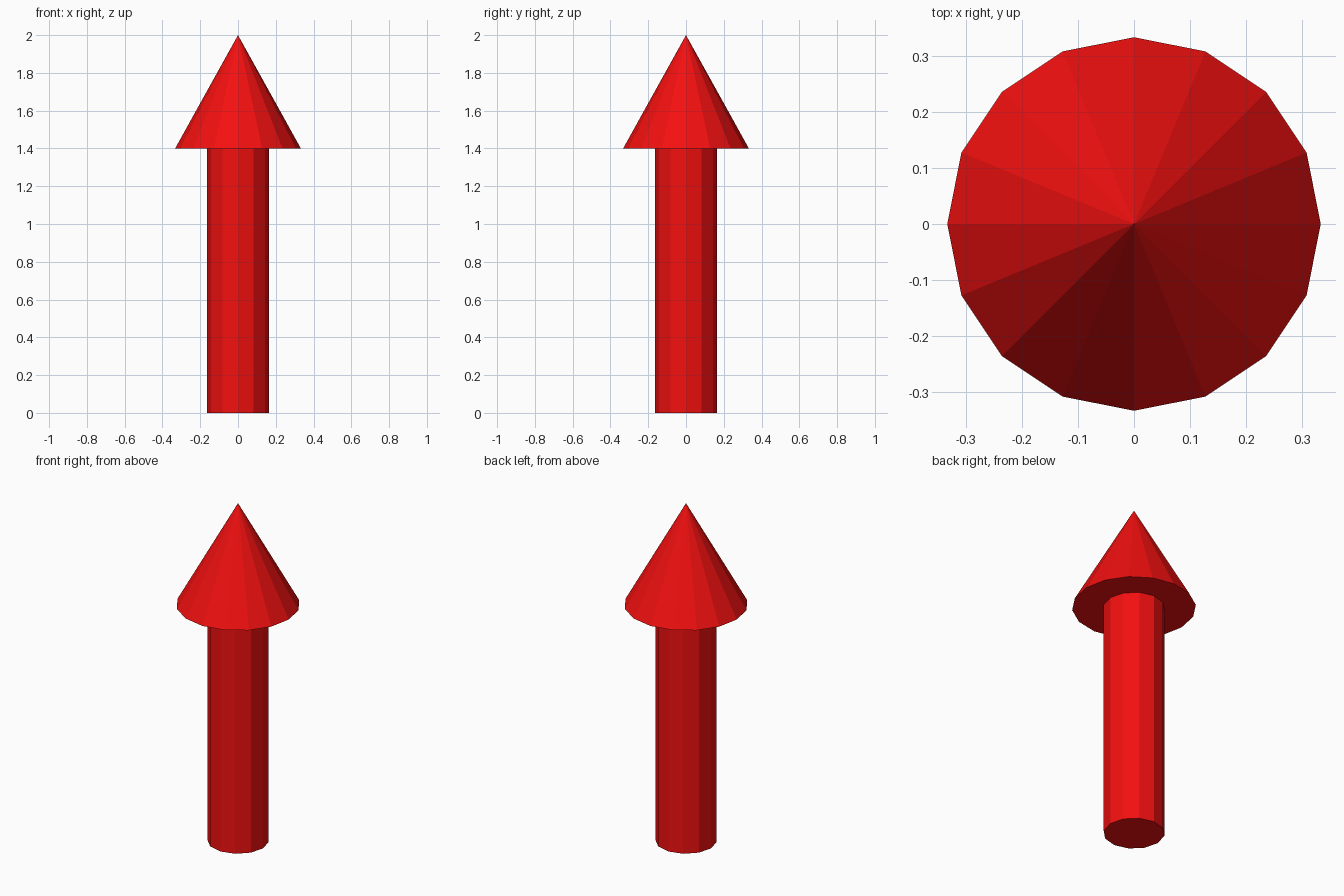
import bpy

if "Cube" in bpy.data.objects:
    bpy.data.objects.remove(bpy.data.objects["Cube"])

red = bpy.data.materials.new("red")
red.diffuse_color = (0.9, 0.005, 0.005, 1)
red.use_nodes = True
red.node_tree.nodes["Principled BSDF"].inputs["Base Color"].default_value = red.diffuse_color


def add_part(name, sides, r_bottom, r_top, z0, z1):
    """Flat-shaded capped cone or cylinder between two heights."""
    bpy.ops.mesh.primitive_cone_add(
        vertices=sides, radius1=r_bottom, radius2=r_top,
        depth=z1 - z0, location=(0, 0, (z0 + z1) / 2))
    part = bpy.context.object
    part.name = name
    part.data.materials.append(red)
    return part


# Straight shaft
add_part("arrow_shaft", 12, 0.165, 0.165, 0, 1.4)
# Pointed head with flat underside
add_part("arrow_head", 16, 0.333, 0, 1.4, 2.0)
